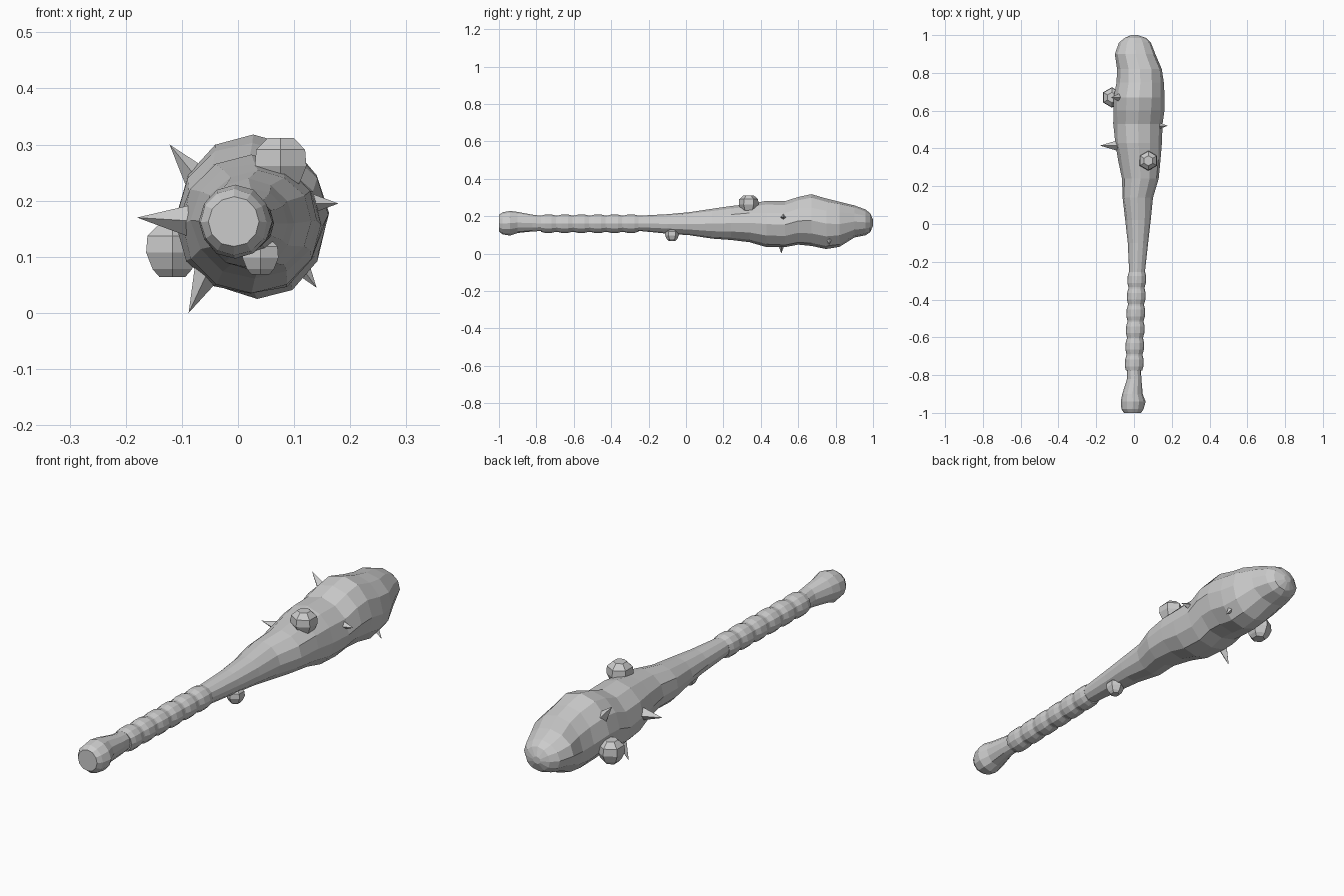
import bpy, bmesh, math, random
from mathutils import Vector

if "Cube" in bpy.data.objects:
    bpy.data.objects.remove(bpy.data.objects["Cube"], do_unlink=True)
random.seed(4)

wood = bpy.data.materials.new("grey_wood")
wood.use_nodes = True
grey = (0.6, 0.6, 0.6, 1)
wood.diffuse_color = grey
wood.node_tree.nodes["Principled BSDF"].inputs["Base Color"].default_value = grey


def finish(name, bm):
    bmesh.ops.recalc_face_normals(bm, faces=bm.faces)
    mesh = bpy.data.meshes.new(name)
    bm.to_mesh(mesh)
    bm.free()
    mesh.materials.append(wood)
    obj = bpy.data.objects.new(name, mesh)
    bpy.context.collection.objects.link(obj)
    return obj


def loft(name, rings, sides, jitter=0.0):
    """Skin rings given as (y, left x, right x, bottom z, top z)."""
    bm = bmesh.new()
    loops = []
    for y, x0, x1, z0, z1 in rings:
        loop = []
        for i in range(sides):
            a = math.tau * i / sides
            k = 1 + random.uniform(-jitter, jitter)
            loop.append(bm.verts.new((
                (x0 + x1) / 2 + (x1 - x0) / 2 * k * math.cos(a),
                y,
                (z0 + z1) / 2 + (z1 - z0) / 2 * k * math.sin(a))))
        loops.append(loop)
    for a, b in zip(loops, loops[1:]):
        for i in range(sides):
            j = (i + 1) % sides
            bm.faces.new((a[i], a[j], b[j], b[i]))
    bm.faces.new(loops[0])
    bm.faces.new(loops[-1])
    return finish(name, bm)


# Club: pommel, thin shaft and swelling head
loft("club_body", [
    (-1.0, -.052, .038, .118, .208),
    (-.98, -.066, .052, .103, .22),
    (-.94, -.07, .06, .098, .228),
    (-.90, -.062, .045, .11, .222),
    (-.82, -.036, .04, .118, .208),
    (-.75, -.036, .036, .122, .2),
    (-.26, -.025, .058, .122, .202),
    (-.10, -.033, .075, .108, .21),
    (.02, -.045, .09, .097, .222),
    (.14, -.062, .10, .08, .24),
    (.24, -.062, .132, .072, .255),
    (.34, -.082, .142, .062, .268),
    (.43, -.10, .148, .036, .28),
    (.53, -.107, .15, .032, .278),
    (.60, -.107, .158, .045, .305),
    (.67, -.106, .16, .04, .316),
    (.75, -.09, .158, .024, .298),
    (.82, -.088, .15, .036, .28),
    (.90, -.10, .115, .085, .258),
    (.96, -.08, .09, .10, .235),
    (.985, -.05, .065, .115, .215),
    (1.0, -.015, .02, .15, .18)], 12, 0.025)

# Grip: a row of rounded wraps around the shaft
wraps, start, end = 6, -.78, -.25
step = (end - start) / wraps
grip = []
for n in range(wraps):
    for t, r in ((0.04, .043), (.3, .049), (.7, .049), (.96, .043)):
        y = start + (n + t) * step
        x = .016 * (y - start) / (end - start)
        grip.append((y, x - r, x + r, .16 - r, .16 + r))
loft("grip_wrap", grip, 12)


# Knobs: faceted six-sided bumps
def knob(name, centre, size):
    bm = bmesh.new()
    profile = ((-.9, .5), (-.65, .75), (-.1, 1), (.45, .95), (.85, .5))
    loops = []
    for h, r in profile:
        loops.append([bm.verts.new(Vector(centre) + size * Vector(
            (r * math.sin(math.tau * i / 6), r * math.cos(math.tau * i / 6), h)))
            for i in range(6)])
    for a, b in zip(loops, loops[1:]):
        for i in range(6):
            j = (i + 1) % 6
            bm.faces.new((a[i], a[j], b[j], b[i]))
    bm.faces.new(loops[0])
    bm.faces.new(loops[-1])
    finish(name, bm)


knob("side_knob", (-.117, .67, .113), .054)
knob("top_knob", (.076, .335, .267), .053)
knob("lower_knob", (.04, -.075, .102), .037)


# Spikes: four-sided thorns pointing out of the head
def spike(name, base, tip, radius):
    base, tip = Vector(base), Vector(tip)
    axis = (tip - base).normalized()
    u = Vector((0, 1, 0))
    v = axis.cross(u).normalized()
    root = base - axis * .02
    bm = bmesh.new()
    ring = [bm.verts.new(root + radius * d) for d in (u, v, -u, -v)]
    top = bm.verts.new(tip)
    for i in range(4):
        bm.faces.new((ring[i], ring[(i + 1) % 4], top))
    bm.faces.new(ring)
    finish(name, bm)


spike("right_spike", (-.10, .415, .165), (-.18, .415, .17), .03)
spike("upper_right_spike", (-.077, .67, .245), (-.122, .67, .30), .029)
spike("lower_right_spike", (-.06, .51, .06), (-.088, .51, 0), .027)
spike("left_spike", (.145, .52, .195), (.179, .52, .195), .02)
spike("lower_left_spike", (.118, .765, .075), (.14, .765, .045), .02)
